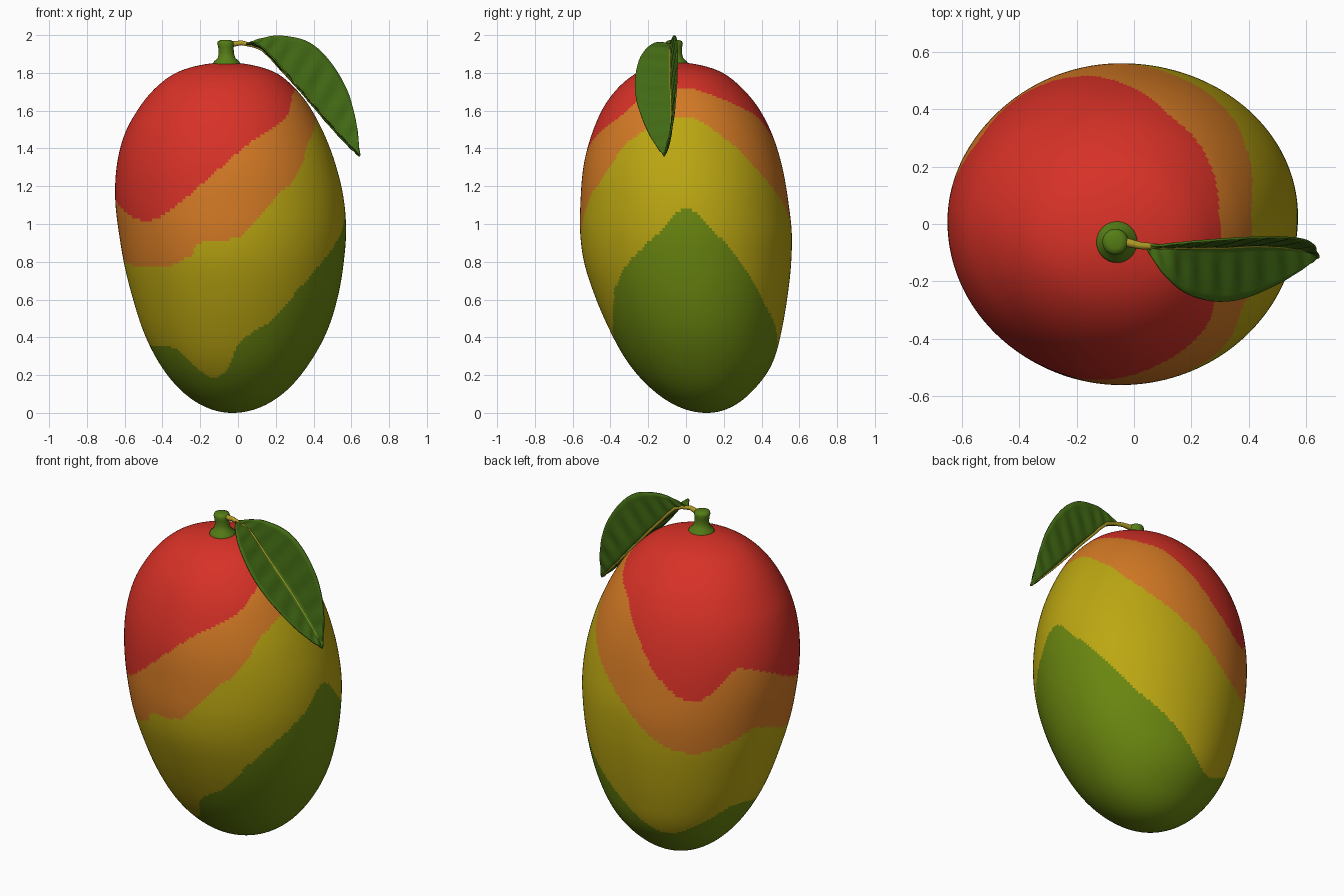
import bpy, bmesh, math
from mathutils import Vector

if "Cube" in bpy.data.objects:
    bpy.data.objects.remove(bpy.data.objects["Cube"])


def material(name, rgb):
    m = bpy.data.materials.new(name)
    m.diffuse_color = (*rgb, 1)
    m.use_nodes = True
    m.node_tree.nodes["Principled BSDF"].inputs["Base Color"].default_value = m.diffuse_color
    return m


RED = material("ripe red", (0.68, 0.031, 0.02))
ORANGE = material("orange", (0.66, 0.195, 0.018))
YELLOW = material("olive yellow", (0.50, 0.385, 0.006))
GREEN = material("skin green", (0.145, 0.24, 0.005))
LEAF = material("leaf green", (0.054, 0.145, 0.007))
STEM = material("stem green", (0.09, 0.205, 0.008))
VEIN = material("vein yellow", (0.42, 0.32, 0.02))


def interp(rows, t):
    """Smooth interpolation through rows of (key, value, ...)."""
    n = len(rows)
    t = min(max(t, rows[0][0]), rows[-1][0])
    i = 0
    while i < n - 2 and t > rows[i + 1][0]:
        i += 1

    def slope(k, c):
        a, b = rows[max(k - 1, 0)], rows[min(k + 1, n - 1)]
        return (b[c] - a[c]) / (b[0] - a[0])
    p, q = rows[i], rows[i + 1]
    h = q[0] - p[0]
    u = (t - p[0]) / h
    return [(2*u**3 - 3*u*u + 1) * p[c] + (u**3 - 2*u*u + u) * h * slope(i, c)
            + (3*u*u - 2*u**3) * q[c] + (u**3 - u*u) * h * slope(i + 1, c)
            for c in range(1, len(p))]


def finish(name, bm, mats):
    bmesh.ops.recalc_face_normals(bm, faces=bm.faces)
    me = bpy.data.meshes.new(name)
    bm.to_mesh(me)
    bm.free()
    for m in mats:
        me.materials.append(m)
    me.polygons.foreach_set("use_smooth", [True] * len(me.polygons))
    ob = bpy.data.objects.new(name, me)
    bpy.context.collection.objects.link(ob)
    return ob


def loft(bm, rings, south, north):
    """Skin closed rings and cap them with a pole at each end."""
    rings = [[bm.verts.new(p) for p in r] for r in rings]
    n = len(rings[0])
    s, e = bm.verts.new(south), bm.verts.new(north)
    for j in range(n):
        k = (j + 1) % n
        bm.faces.new((s, rings[0][k], rings[0][j]))
        bm.faces.new((e, rings[-1][j], rings[-1][k]))
        for a, b in zip(rings, rings[1:]):
            bm.faces.new((a[j], a[k], b[k], b[j]))


# Fruit: height, then left, right, front and back outline
H = 1.855
OUTLINE = [
    (0.10, -.28, .235, -.15, .335), (0.23, -.395, .355, -.28, .44),
    (0.43, -.50, .47, -.40, .505), (0.60, -.555, .525, -.475, .535),
    (0.80, -.605, .56, -.54, .557), (0.95, -.63, .572, -.56, .56),
    (1.13, -.65, .56, -.558, .54), (1.32, -.64, .515, -.54, .505),
    (1.50, -.59, .445, -.49, .445), (1.62, -.52, .38, -.435, .38),
    (1.74, -.415, .28, -.34, .275), (1.82, -.28, .155, -.22, .15)]


def axis(z):
    f = z / H
    return -.03 - .03 * f, .11 - .16 * f


RATIO = []
for z, l, r, f, b in OUTLINE:
    cx, cy = axis(z)
    s = math.sqrt(1 - (1 - 2 * z / H) ** 2)
    RATIO.append((z, (cx - l) / s, (r - cx) / s, (cy - f) / s, (b - cy) / s))

RINGS, SEG = 170, 240
rings = []
for i in range(1, RINGS):
    phi = math.pi * i / RINGS
    z = H / 2 * (1 - math.cos(phi))
    cx, cy = axis(z)
    l, r, f, b = [v * math.sin(phi) for v in interp(RATIO, z)]
    ring = []
    for j in range(SEG):
        c, s = math.cos(math.tau * j / SEG), math.sin(math.tau * j / SEG)
        ring.append((cx + c * (r if c > 0 else l), cy + s * (b if s > 0 else f), z))
    rings.append(ring)
bm = bmesh.new()
loft(bm, rings, (*axis(0), 0), (*axis(H), H))

# Ripeness bands: border height by compass angle (degrees from +x)
RED_EDGE = [(0, 1.72), (27, 1.68), (60, 1.6), (73, 1.56), (90, 1.42), (111, 1.19),
            (128, 1.09), (139, 1.15), (151, 1.27), (168, 1.22), (188, 1.11),
            (213, 1.02), (225, 1.03), (237, 1.1), (249, 1.2), (270, 1.38),
            (281, 1.45), (305, 1.56), (324, 1.68)]
ORANGE_EDGE = [(0, 1.57), (32, 1.42), (50, 1.27), (70, 1.13), (88, 1.0), (110, .83),
               (130, .78), (150, .84), (163, .89), (188, .8), (224, .77), (243, .83),
               (249, .9), (270, .93), (280, 1.02), (291, 1.14), (304, 1.24),
               (323, 1.45)]
GREEN_EDGE = [(0, 1.08), (21, .9), (48, .61), (77, .41), (98, .27), (114, .23),
              (132, .29), (150, .38), (160, .4), (180, .36), (215, .34), (227, .24),
              (237, .19), (259, .23), (270, .36), (280, .42), (296, .5), (311, .66),
              (326, .8), (345, .95)]


def wrap(rows):
    return [(a - 360, z) for a, z in rows[-2:]] + rows + [(a + 360, z) for a, z in rows[:2]]


EDGES = [wrap(e) for e in (RED_EDGE, ORANGE_EDGE, GREEN_EDGE)]
for face in bm.faces:
    p = face.calc_center_median()
    a = math.degrees(math.atan2(p.y, p.x)) % 360
    if p.z > 1.75:
        face.material_index = 0
    else:
        face.material_index = sum(p.z < interp(e, a)[0] for e in EDGES)
finish("fruit", bm, [RED, ORANGE, YELLOW, GREEN])

# Stem: flared foot, narrow neck, rounded top
PROFILE = [(.07, 1.82), (.074, 1.845), (.066, 1.862), (.047, 1.878), (.04, 1.905),
           (.041, 1.935), (.045, 1.955), (.041, 1.968), (.025, 1.974)]
rings = []
for r, z in PROFILE:
    x = -.06 - .06 * max(0, z - 1.87)
    rings.append([(x + r * math.cos(math.tau * j / 32),
                   -.062 + r * math.sin(math.tau * j / 32), z) for j in range(32)])
bm = bmesh.new()
loft(bm, rings, (-.06, -.062, 1.82), (-.066, -.062, 1.975))
finish("stem", bm, [STEM])

# Leaf: folded along the midrib, one half lies forward, the other stands up
MIDRIB = [(.04, -.08, 1.955), (.13, -.08, 1.925), (.22, -.08, 1.83), (.32, -.08, 1.72),
          (.42, -.075, 1.605), (.52, -.08, 1.49), (.60, -.095, 1.405), (.645, -.115, 1.36)]
FRONT = [(.04, -.08, 1.955), (.10, -.17, 1.955), (.18, -.24, 1.885), (.28, -.27, 1.765),
         (.38, -.26, 1.645), (.50, -.21, 1.505), (.59, -.155, 1.41), (.645, -.115, 1.36)]
BACK = [(.04, -.08, 1.955), (.13, -.07, 1.985), (.23, -.06, 1.997), (.37, -.05, 1.965),
        (.48, -.047, 1.87), (.575, -.052, 1.715), (.625, -.072, 1.54), (.645, -.115, 1.36)]


def along(points, t):
    return Vector(interp([(i, *p) for i, p in enumerate(points)], t * 7))


bm = bmesh.new()
N, W = 64, 8
rows = []
for i in range(N + 1):
    t = .01 + .985 * i / N
    m = along(MIDRIB, t)
    row = []
    for j in range(-W, W + 1):
        w = abs(j) / W
        p = m.lerp(along(FRONT if j < 0 else BACK, t), w)
        # gentle rippling between the side veins
        ripple = .004 * math.sin(math.pi * w) * math.sin(60 * t - 5 * w)
        p += Vector((.7, 0, .7)) * ripple if j < 0 else Vector((0, -1, 0)) * ripple
        row.append(bm.verts.new(p))
    rows.append(row)
for a, b in zip(rows, rows[1:]):
    for j in range(2 * W):
        bm.faces.new((a[j], a[j + 1], b[j + 1], b[j]))
leaf = finish("leaf", bm, [LEAF])
solid = leaf.modifiers.new("thickness", 'SOLIDIFY')
solid.thickness = .008
solid.offset = 0

# Leaf stalk running on into the midrib
path = [((-.07, -.06, 1.945), .017), ((-.03, -.063, 1.953), .016), ((.02, -.075, 1.959), .013)]
path += [(along(MIDRIB, k / 14), .011 - .0075 * k / 14) for k in range(1, 15)]
cu = bpy.data.curves.new("leaf_stalk", 'CURVE')
cu.dimensions = '3D'
cu.bevel_depth = 1
cu.bevel_resolution = 3
cu.use_fill_caps = True
sp = cu.splines.new('POLY')
sp.points.add(len(path) - 1)
for pt, (co, r) in zip(sp.points, path):
    pt.co = (*co, 1)
    pt.radius = r
cu.materials.append(VEIN)
stalk = bpy.data.objects.new("leaf_stalk", cu)
bpy.context.collection.objects.link(stalk)
bpy.context.view_layer.objects.active = stalk
stalk.select_set(True)
bpy.ops.object.convert(target='MESH')
bpy.ops.object.shade_smooth_by_angle(angle=math.radians(50))
